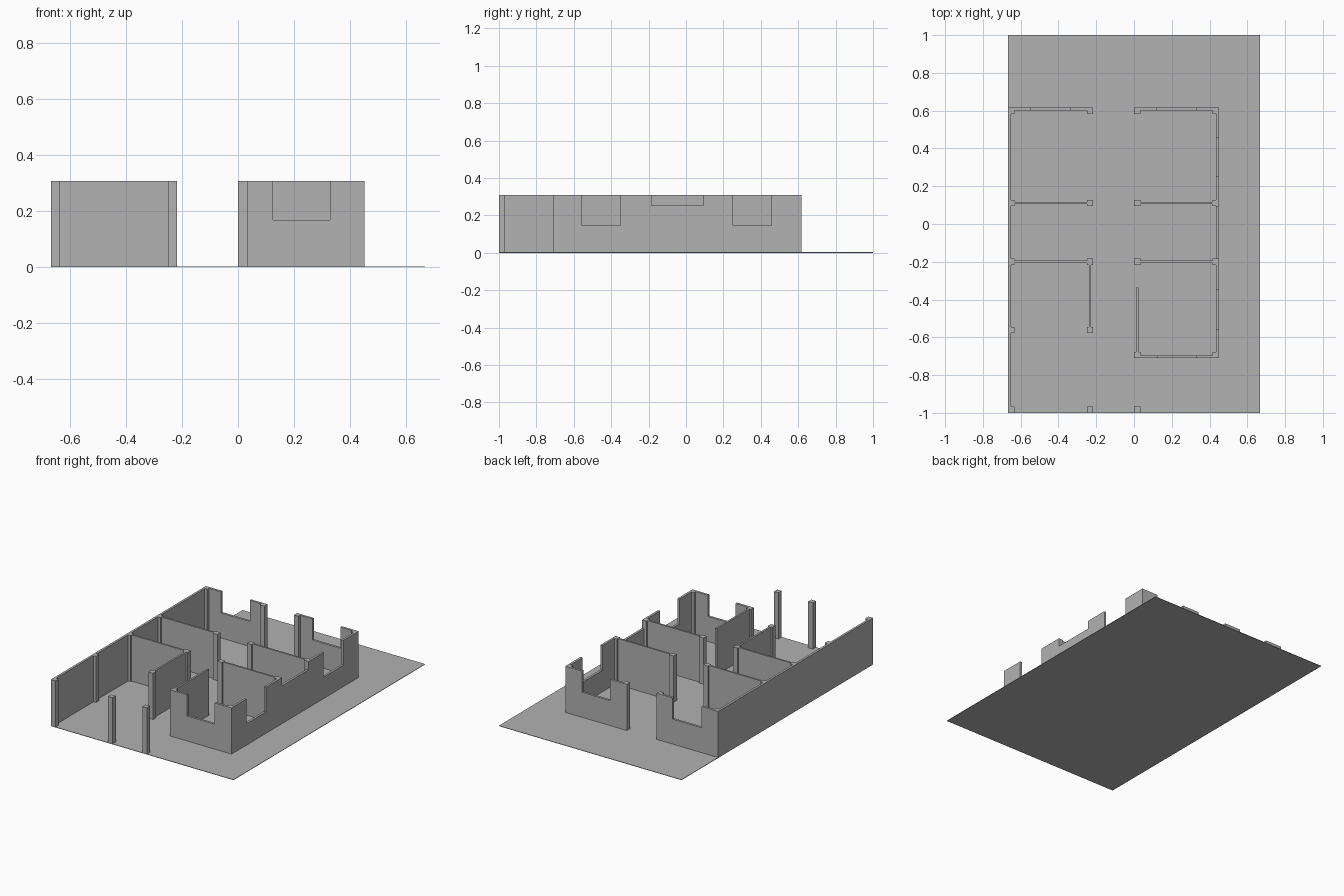
import bpy
import bmesh

cube = bpy.data.objects.get("Cube")
if cube:
    bpy.data.objects.remove(cube, do_unlink=True)

# One flat grey for everything
grey = bpy.data.materials.new("plain grey")
grey.use_nodes = True
color = (0.445, 0.445, 0.445, 1)
grey.diffuse_color = color
grey.node_tree.nodes["Principled BSDF"].inputs["Base Color"].default_value = color

FLOOR, TOP = 0.003, 0.308
OUTER, INNER, POST = 0.015, 0.012, 0.033


def extrude_profile(name, points, offset):
    """Close a planar outline and extrude it by offset."""
    bm = bmesh.new()
    face = bm.faces.new([bm.verts.new(p) for p in points])
    out = bmesh.ops.extrude_face_region(bm, geom=[face])
    moved = [v for v in out["geom"] if isinstance(v, bmesh.types.BMVert)]
    bmesh.ops.translate(bm, verts=moved, vec=offset)
    bmesh.ops.recalc_face_normals(bm, faces=bm.faces)
    mesh = bpy.data.meshes.new(name)
    bm.to_mesh(mesh)
    bm.free()
    mesh.materials.append(grey)
    obj = bpy.data.objects.new(name, mesh)
    bpy.context.collection.objects.link(obj)
    return obj


def wall(name, axis, start, end, side, thick, openings=()):
    """Wall along an axis; openings (from, to, sill) are notched out of its top."""
    outline = [(start, FLOOR), (start, TOP)]
    for a, b, sill in openings:
        outline += [(a, TOP), (a, sill), (b, sill), (b, TOP)]
    outline += [(end, TOP), (end, FLOOR)]
    if axis == "x":
        return extrude_profile(name, [(u, side, z) for u, z in outline], (0, thick, 0))
    return extrude_profile(name, [(side, u, z) for u, z in outline], (thick, 0, 0))


# Ground slab
W = 0.667
extrude_profile("ground", [(-W, -1, 0), (W, -1, 0), (W, 1, 0), (-W, 1, 0)], (0, 0, FLOOR))

# Outer walls with window notches
BACK, FRONT, EAST = 0.617, -0.71, 0.45
wall("right_side_wall", "y", -1, BACK, -W, OUTER)
wall("left_side_wall", "y", FRONT, BACK, EAST - OUTER, OUTER,
     [(-0.555, -0.35, 0.145), (-0.19, 0.093, 0.253), (0.252, 0.457, 0.145)])
wall("front_wall", "x", 0, EAST, FRONT, OUTER, [(0.125, 0.327, 0.168)])
wall("back_wall_right", "x", -W, -0.217, BACK - OUTER, OUTER, [(-0.545, -0.335, 0.168)])
wall("back_wall_left", "x", 0, EAST, BACK - OUTER, OUTER, [(0.122, 0.327, 0.168)])

# Partitions between rooms
for label, y in (("middle", -0.2), ("rear", 0.111)):
    wall(f"{label}_partition_right", "x", -W + OUTER, -0.245, y - INNER / 2, INNER)
    wall(f"{label}_partition_left", "x", 0.03, EAST - OUTER, y - INNER / 2, INNER)
wall("corridor_wall_right", "y", -0.55, -0.21, -0.239, INNER)
wall("corridor_wall_left", "y", FRONT + OUTER, -0.337, 0.011, INNER)

# Posts, grouped by row of x with their y centres
rows = {
    "right_side": (-0.65, (-0.983, -0.561, -0.2, 0.111, 0.6)),
    "corridor_right": (-0.233, (-0.983, -0.561, -0.2, 0.111, 0.6)),
    "corridor_left": (0.017, (-0.983, -0.693, -0.2, 0.111, 0.6)),
    "left_side": (0.433, (-0.693, -0.2, 0.111, 0.6)),
}
h = POST / 2
for row, (x, centres) in rows.items():
    for i, y in enumerate(centres):
        extrude_profile(f"{row}_post_{i + 1}",
                        [(x - h, y - h, FLOOR), (x + h, y - h, FLOOR),
                         (x + h, y + h, FLOOR), (x - h, y + h, FLOOR)],
                        (0, 0, TOP - FLOOR))
